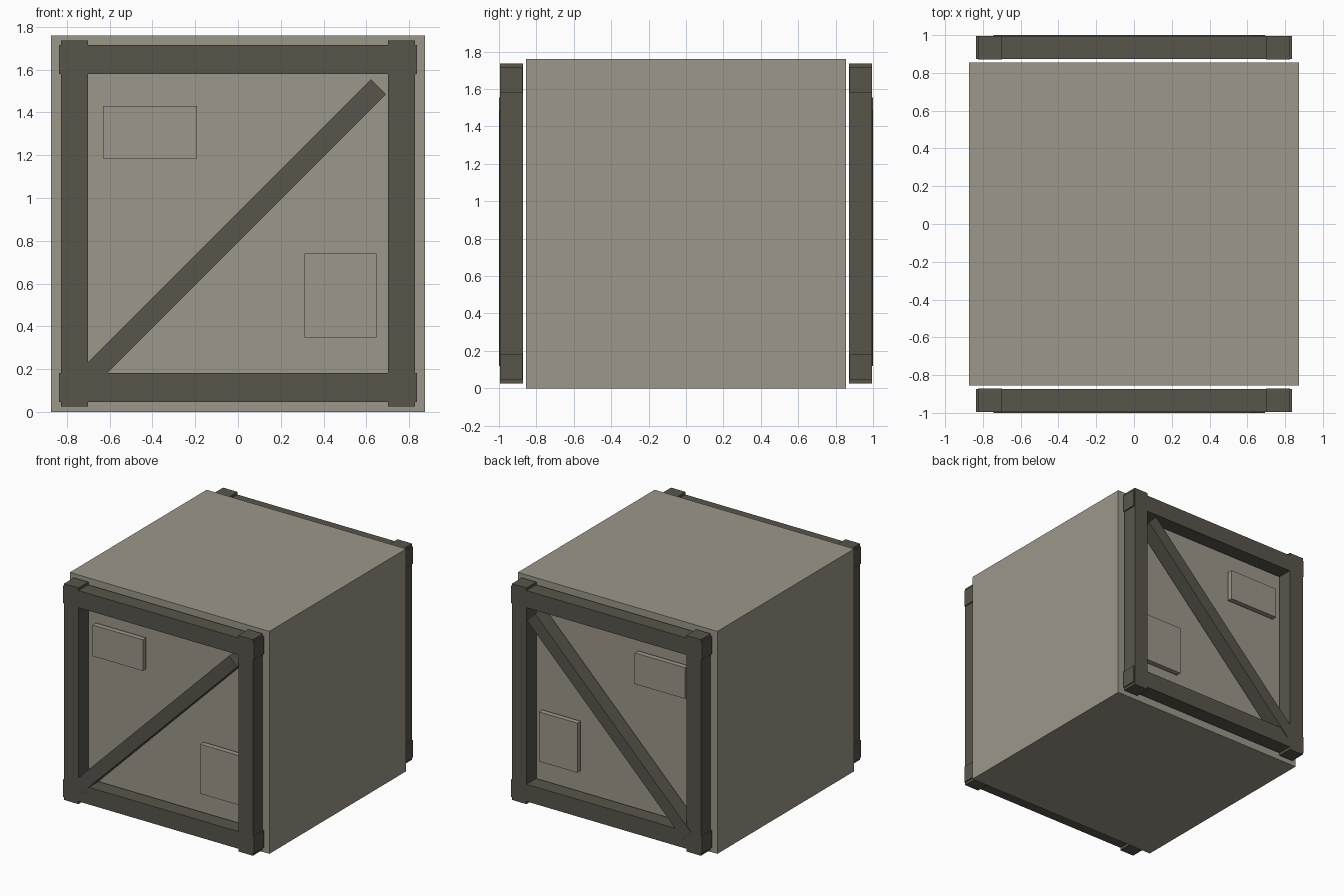
import bpy
import math

if "Cube" in bpy.data.objects:
    bpy.data.objects.remove(bpy.data.objects["Cube"])


def material(name, rgb):
    m = bpy.data.materials.new(name)
    m.diffuse_color = (*rgb, 1.0)
    m.use_nodes = True
    m.node_tree.nodes["Principled BSDF"].inputs["Base Color"].default_value = m.diffuse_color
    return m


PANEL = material("warm grey panel", (0.337, 0.309, 0.254))
FRAME = material("dark grey frame", (0.098, 0.091, 0.070))


def box(name, x, y, z, mat):
    """Box from (min, max) ranges on each axis."""
    bpy.ops.mesh.primitive_cube_add(size=1, location=[sum(r) / 2 for r in (x, y, z)])
    ob = bpy.context.object
    ob.name = name
    ob.scale = [r[1] - r[0] for r in (x, y, z)]
    ob.data.materials.append(mat)
    return ob


def y_range(side, near, far):
    return tuple(sorted((side * near, side * far)))


# Crate body
box("crate_body", (-0.873, 0.873), (-0.855, 0.855), (0, 1.76), PANEL)

# Front and back are mirror images across y
for side, label in ((-1, "front"), (1, "back")):
    frame_y = y_range(side, 0.872, 0.995)
    rail_y = y_range(side, 0.873, 0.994)

    # Upright posts
    for sx, hand in ((-1, "left"), (1, "right")):
        box(f"{label}_{hand}_post", tuple(sorted((sx * 0.70, sx * 0.827))),
            frame_y, (0.026, 1.736), FRAME)

    # Horizontal rails
    box(f"{label}_bottom_rail", (-0.837, 0.837), rail_y, (0.047, 0.183), FRAME)
    box(f"{label}_top_rail", (-0.837, 0.837), rail_y, (1.58, 1.715), FRAME)

    # Diagonal brace
    brace = box(f"{label}_diagonal_brace", (-0.9905, 0.9395),
                y_range(side, 0.88, 1.0), (0.7875, 0.8875), FRAME)
    brace.rotation_euler.y = -math.radians(45)

    # Small raised plates floating just off the panel
    plate_y = y_range(side, 0.873, 0.915)
    box(f"{label}_upper_plate", (-0.632, -0.192), plate_y, (1.185, 1.431), PANEL)
    box(f"{label}_lower_plate", (0.311, 0.648), plate_y, (0.348, 0.74), PANEL)
